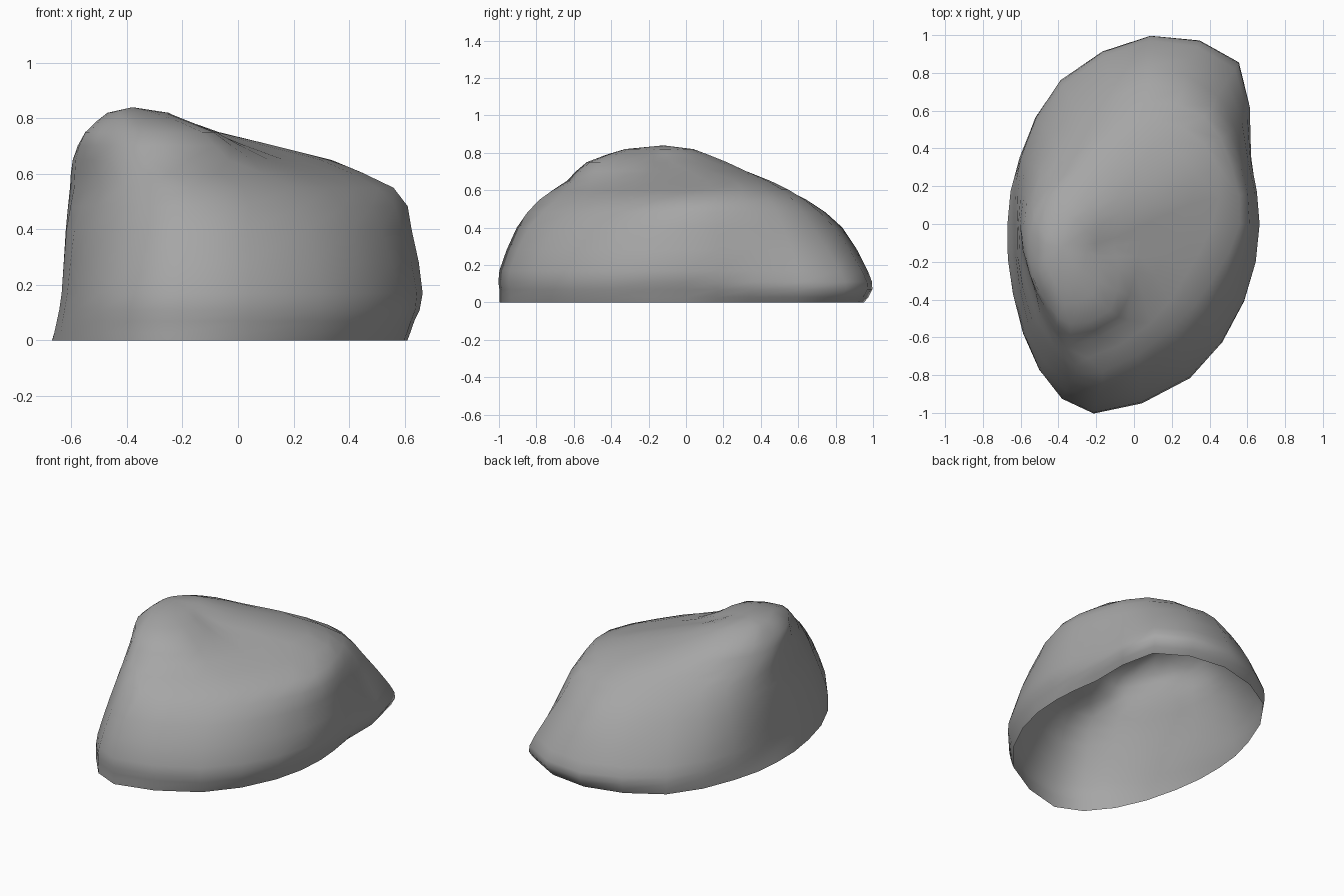
import bpy, bmesh, math
from mathutils import Vector

if "Cube" in bpy.data.objects:
    bpy.data.objects.remove(bpy.data.objects["Cube"])

# Contour rings of the boulder: height, centre x, centre y, then 12 radii
# at the directions below, counter-clockwise from +x
ANGLES = [0, 30, 57, 85, 117, 150, 180, 210, 237, 258, 290, 325]
RINGS = [
    (0.00, 0, 0, .61, .66, .96, .955, .85, .70, .67, .74, .92, 1.02, .84, .67),
    (0.07, 0, 0, .635, .71, 1.02, 1.0, .855, .695, .65, .73, .92, 1.02, .86, .70),
    (0.17, 0, 0, .665, .71, .98, .975, .825, .685, .635, .71, .91, 1.02, .86, .71),
    (0.40, 0, 0, .625, .67, .81, .84, .68, .63, .62, .68, .83, .925, .75, .63),
    (0.55, 0, 0, .56, .60, .68, .645, .56, .57, .605, .63, .77, .80, .59, .51),
    (0.65, -.20, -.05, .42, .62, .58, .48, .39, .38, .395, .41, .50, .60, .49, .38),
    (0.75, -.25, -.12, .14, .20, .31, .34, .34, .32, .30, .33, .37, .42, .36, .21),
    (0.82, -.36, -.14, .11, .12, .16, .18, .14, .12, .11, .12, .15, .19, .17, .12),
]
APEX = Vector((-.38, -.12, .84))
STEPS = 2


def spline(a, b, c, d, t):
    """Smooth curve through b and c."""
    return 0.5 * (2 * b + (c - a) * t + (2 * a - 5 * b + 4 * c - d) * t ** 2
                  + (3 * b - a - 3 * c + d) * t ** 3)


def ring_points(ring):
    z, cx, cy, *r = ring
    ctrl = [Vector((cx + q * math.cos(math.radians(a)), cy + q * math.sin(math.radians(a)), z))
            for q, a in zip(r, ANGLES)]
    return [spline(ctrl[i - 1], ctrl[i], ctrl[(i + 1) % 12], ctrl[(i + 2) % 12], k / STEPS)
            for i in range(12) for k in range(STEPS)]


# Smooth the rings vertically as well
rows = [ring_points(r) for r in RINGS]
n = len(rows[0])
levels = []
for i in range(len(rows) - 1):
    a, b, c, d = rows[max(i - 1, 0)], rows[i], rows[i + 1], rows[min(i + 2, len(rows) - 1)]
    for k in range(STEPS):
        levels.append([spline(a[j], b[j], c[j], d[j], k / STEPS) for j in range(n)])
levels.append(rows[-1])

# Skin the shell, open underneath
bm = bmesh.new()
grid = [[bm.verts.new(p) for p in row] for row in levels]
for lo, hi in zip(grid, grid[1:]):
    for j in range(n):
        m = (j + 1) % n
        bm.faces.new((lo[j], lo[m], hi[m], hi[j]))
top = bm.verts.new(APEX)
for j in range(n):
    bm.faces.new((grid[-1][j], grid[-1][(j + 1) % n], top))
for f in bm.faces:
    f.smooth = True

mesh = bpy.data.meshes.new("boulder")
bm.to_mesh(mesh)
bm.free()
boulder = bpy.data.objects.new("boulder", mesh)
bpy.context.collection.objects.link(boulder)

# Mid-grey stone
stone = bpy.data.materials.new("stone")
stone.diffuse_color = (0.38, 0.38, 0.38, 1)
stone.use_nodes = True
stone.node_tree.nodes["Principled BSDF"].inputs["Base Color"].default_value = stone.diffuse_color
mesh.materials.append(stone)
